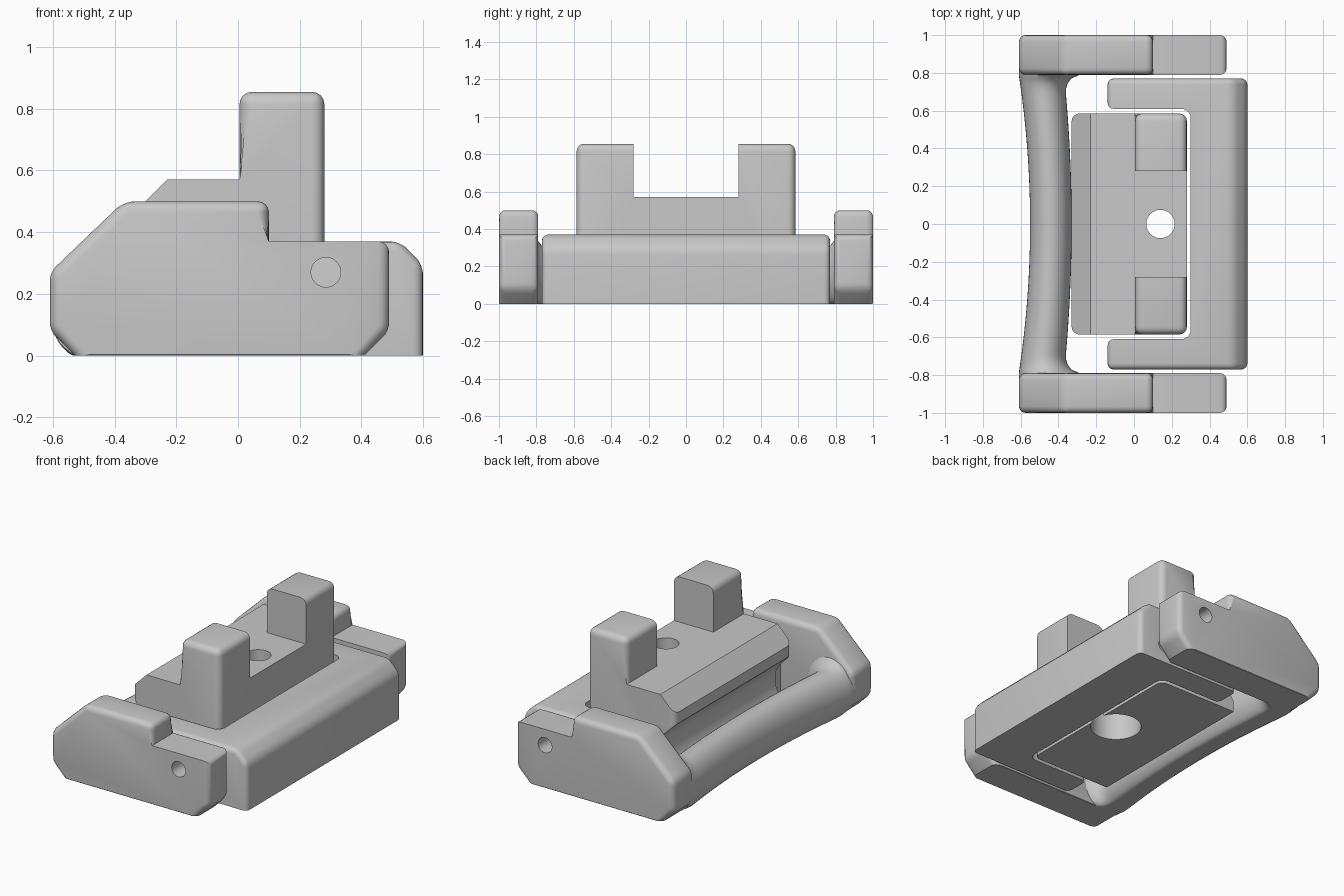
import bpy, bmesh, math
from mathutils import Vector

cube = bpy.data.objects.get("Cube")
if cube:
    bpy.data.objects.remove(cube, do_unlink=True)

grey = bpy.data.materials.new("plain_grey")
grey.use_nodes = True
grey.diffuse_color = (0.58, 0.58, 0.58, 1)
grey.node_tree.nodes["Principled BSDF"].inputs["Base Color"].default_value = (0.58, 0.58, 0.58, 1)


def activate(obj):
    bpy.ops.object.select_all(action="DESELECT")
    obj.select_set(True)
    bpy.context.view_layer.objects.active = obj


def finish(name, bm):
    bmesh.ops.recalc_face_normals(bm, faces=bm.faces)
    mesh = bpy.data.meshes.new(name)
    bm.to_mesh(mesh)
    bm.free()
    mesh.materials.append(grey)
    obj = bpy.data.objects.new(name, mesh)
    bpy.context.collection.objects.link(obj)
    return obj


def prism(name, outline, axis, lo, hi, bevels=()):
    """Extrude an outline along y or z, then bevel the edges each test picks."""
    bm = bmesh.new()
    place = (lambda a, b, h: (a, h, b)) if axis == "y" else (lambda a, b, h: (a, b, h))
    face = bm.faces.new([bm.verts.new(place(a, b, lo)) for a, b in outline])
    made = bmesh.ops.extrude_face_region(bm, geom=[face])["geom"]
    shift = Vector(place(0, 0, hi - lo))
    bmesh.ops.translate(bm, verts=[v for v in made if isinstance(v, bmesh.types.BMVert)], vec=shift)
    bmesh.ops.recalc_face_normals(bm, faces=bm.faces)
    for test, width, segments in bevels:
        edges = [e for e in bm.edges if test(e, e.verts[0].co, e.verts[1].co)]
        bmesh.ops.bevel(bm, geom=edges, offset=width, offset_type="OFFSET", segments=segments,
                        profile=0.5, affect="EDGES", clamp_overlap=True)
    return finish(name, bm)


def cut(obj, cutter):
    cutter.hide_render = True
    mod = obj.modifiers.new("cut", "BOOLEAN")
    mod.operation = "DIFFERENCE"
    mod.solver = "EXACT"
    mod.object = cutter
    activate(obj)
    bpy.ops.object.modifier_apply(modifier=mod.name)
    bpy.data.objects.remove(cutter, do_unlink=True)


def drill(obj, centre, radius, depth, along_y=False):
    bpy.ops.mesh.primitive_cylinder_add(vertices=40, radius=radius, depth=depth, location=centre,
                                        rotation=(math.pi / 2 if along_y else 0, 0, 0))
    cutter = bpy.context.object
    cutter.name = "hole_cutter"
    cutter.data.materials.append(grey)
    cut(obj, cutter)


def smooth(obj):
    activate(obj)
    bpy.ops.object.shade_smooth_by_angle(angle=math.radians(32))


def near(a, b):
    return abs(a - b) < 0.002


# Two side arms with a stepped, chamfered outline
STEP = 0.37
arm_outline = [(-0.61, 0.08), (-0.53, 0), (0.41, 0), (0.49, 0.08), (0.49, STEP),
               (0.10, STEP), (0.10, 0.50), (-0.37, 0.50), (-0.61, 0.27)]


def arm_round(e, a, b):
    on_step = near(a.z, STEP) and near(b.z, STEP)
    inner_corner = on_step and near(a.x, 0.10) and near(b.x, 0.10)
    along_step = on_step and not near(a.x, b.x)
    low = near(a.z, 0) and near(b.z, 0)
    return not (inner_corner or along_step or low)


def low_edge(e, a, b):
    return near(a.z, 0) and near(b.z, 0) and abs(a.x - b.x) > 0.5


for name, lo, hi in (("front_arm", -1.0, -0.79), ("back_arm", 0.79, 1.0)):
    arm = prism(name, arm_outline, "y", lo, hi,
                [(arm_round, 0.035, 4), (low_edge, 0.02, 1)])
    drill(arm, (0.285, (lo + hi) / 2, 0.27), 0.048, 0.4, True)
    smooth(arm)

# Bowed grip bar joining the arms, flared where it meets them
bm = bmesh.new()
rings = []
STATIONS, SIDES = 64, 40
for i in range(STATIONS + 1):
    y = -0.82 + 1.64 * i / STATIONS
    t = min(abs(y), 0.79)
    k = max(0, (t - 0.69) / 0.10)
    flare = 1 - math.sqrt(max(0, 1 - k * k))
    outer = -0.55 - 0.06 * (t / 0.79) ** 2
    inner = -0.33 - 0.04 * (t / 0.79) ** 2 + 0.09 * flare
    top = 0.29 + 0.05 * flare
    ring = []
    for j in range(SIDES):
        a = 2 * math.pi * j / SIDES
        x = (outer + inner) / 2 + (inner - outer) / 2 * math.cos(a)
        z = 0.13 + (top - 0.13 if math.sin(a) > 0 else 0.15) * math.sin(a)
        ring.append(bm.verts.new((x, y, max(z, 0))))
    rings.append(ring)
for r, s in zip(rings, rings[1:]):
    for j in range(SIDES):
        n = (j + 1) % SIDES
        bm.faces.new((r[j], r[n], s[n], s[j]))
bm.faces.new(rings[0])
bm.faces.new(rings[-1])
smooth(finish("grip_bar", bm))

# C-shaped base frame
frame_outline = [(-0.14, -0.77), (0.60, -0.77), (0.60, 0.77), (-0.14, 0.77),
                 (-0.14, 0.61), (0.30, 0.61), (0.30, -0.61), (-0.14, -0.61)]


def slot_corner(e, a, b):
    return near(a.x, 0.30) and near(b.x, 0.30) and near(a.y, b.y)


def long_top(e, a, b):
    return all(near(v.x, 0.60) and near(v.z, 0.37) for v in (a, b))


def frame_round(e, a, b):
    if near(a.z, 0) and near(b.z, 0):
        return False
    ends = all(near(v.x, -0.14) for v in (a, b))
    sides = all(near(abs(v.y), 0.77) for v in (a, b))
    slope = near(a.x, b.x) and a.x > 0.5
    return ends or sides or slope


frame = prism("base_frame", frame_outline, "z", 0, 0.37,
              [(slot_corner, 0.05, 5), (long_top, 0.075, 1), (frame_round, 0.032, 4)])
for side in (-1, 1):
    drill(frame, (0.40, side * 0.77, 0.12), 0.055, 0.2, True)
smooth(frame)

# Centre block: grooved back, raised upright along the other side
block_outline = [(0.28, 0), (0.28, 0.855), (0.005, 0.855), (0.005, 0.57), (-0.23, 0.57),
                 (-0.33, 0.47), (-0.33, 0.40), (-0.25, 0.32), (-0.22, 0.27),
                 (-0.22, 0.17), (-0.25, 0.11), (-0.28, 0.07), (-0.28, 0)]


def block_round(e, a, b):
    post_top = near(a.z, 0.855) or near(b.z, 0.855)
    back_corner = near(a.x, -0.33) and near(b.x, -0.33) and near(a.y, b.y)
    return post_top or back_corner


block = prism("centre_block", block_outline, "y", -0.585, 0.585, [(block_round, 0.04, 4)])

# Open the middle of the upright to leave two posts
gap = [(-0.1, 0.57), (0.4, 0.57), (0.4, 1.0), (-0.1, 1.0)]
cut(block, prism("gap_cutter", gap, "y", -0.28, 0.28))

# Bolt hole with a wide counterbore below
drill(block, (0.14, 0, 0.4), 0.075, 1.0)
drill(block, (0.14, 0, 0.1), 0.15, 0.5)
smooth(block)
